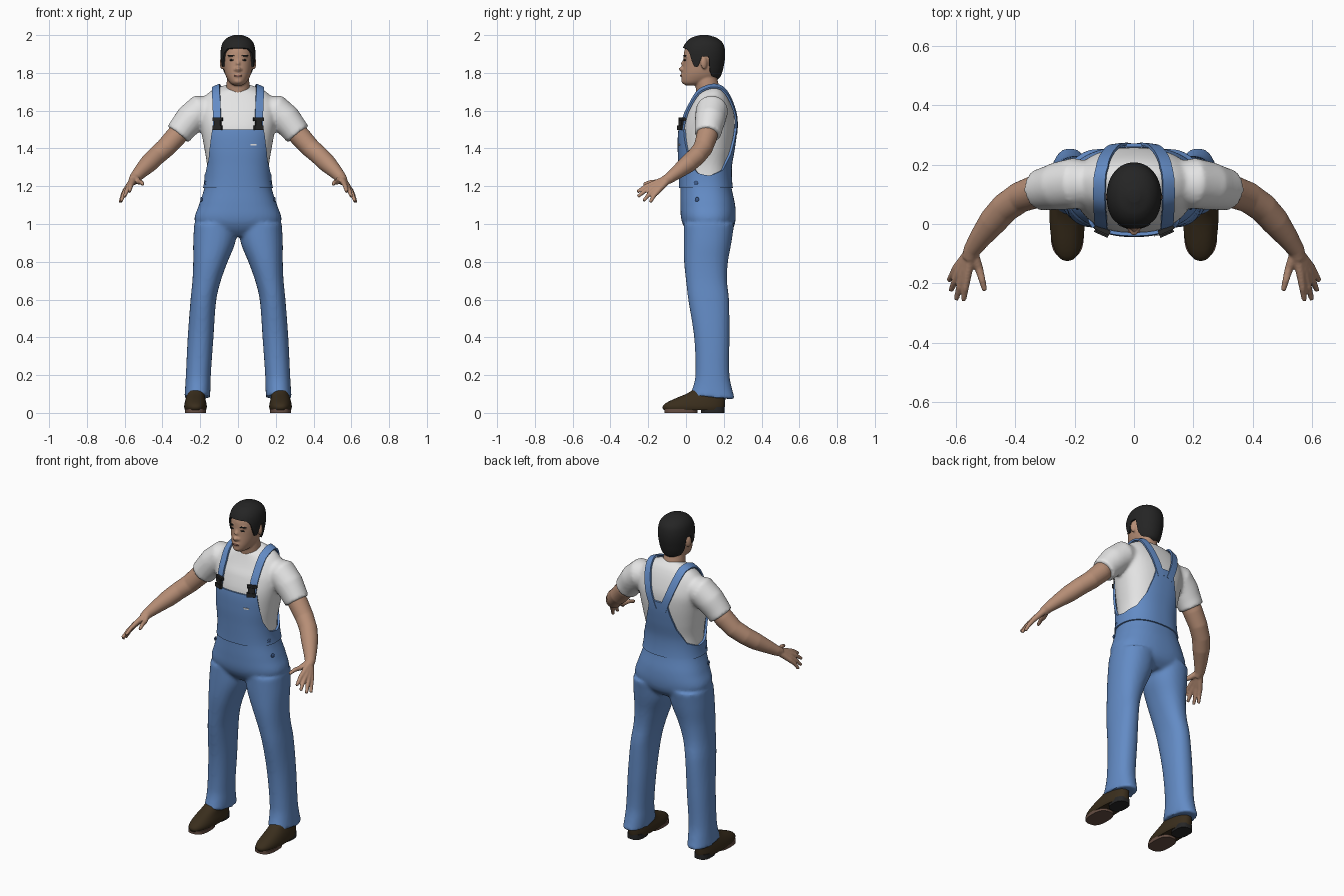
import bpy, bmesh, math
from mathutils import Vector, Matrix
from mathutils.bvhtree import BVHTree

cube = bpy.data.objects.get("Cube")
if cube:
    bpy.data.objects.remove(cube)


def material(name, r, g, b):
    m = bpy.data.materials.new(name)
    m.use_nodes = True
    m.diffuse_color = (r, g, b, 1)
    bsdf = m.node_tree.nodes["Principled BSDF"]
    bsdf.inputs["Base Color"].default_value = (r, g, b, 1)
    bsdf.inputs["Roughness"].default_value = 0.8
    return m


SKIN = material("skin", 0.47, 0.27, 0.18)
HAIR = material("black hair", 0.018, 0.018, 0.018)
SHIRT = material("white cotton", 0.78, 0.78, 0.78)
DENIM = material("blue denim", 0.125, 0.26, 0.56)
BUTTON = material("dark blue button", 0.05, 0.11, 0.27)
BUCKLE = material("dark buckle", 0.02, 0.02, 0.02)
SHOE = material("brown leather", 0.042, 0.027, 0.012)
SOLE = material("tan sole", 0.13, 0.075, 0.055)
LIPS = material("lips", 0.30, 0.13, 0.10)


def interp(rows, z):
    """Smooth interpolation of table rows by their first entry."""
    z = min(max(z, rows[0][0]), rows[-1][0])
    i = 0
    while i < len(rows) - 2 and z > rows[i + 1][0]:
        i += 1

    def slope(j, k):
        a, b = rows[max(j - 1, 0)], rows[min(j + 1, len(rows) - 1)]
        return (b[k] - a[k]) / (b[0] - a[0])
    a, b = rows[i], rows[i + 1]
    h = b[0] - a[0]
    u = (z - a[0]) / h
    return [a[k] * (1 + 2 * u) * (1 - u) ** 2 + b[k] * u * u * (3 - 2 * u)
            + h * (slope(i, k) * u * (1 - u) ** 2 - slope(i + 1, k) * u * u * (1 - u))
            for k in range(1, len(a))]


def linear(rows, a):
    """Piecewise linear lookup."""
    for (x0, y0), (x1, y1) in zip(rows, rows[1:]):
        if a <= x1:
            return y0 + (y1 - y0) * (a - x0) / (x1 - x0)
    return rows[-1][1]


def surface(rows, power=1.0, tilt=0.0):
    """Stacked ovals (z, centre x, half width, front y, back y); angle 0 is the front."""
    def at(deg, z, off=0.0, side=1):
        cx, rx, yf, yb = interp(rows, z)
        s, c = math.sin(math.radians(deg)), math.cos(math.radians(deg))
        s, c = (math.copysign(abs(v) ** power, v) for v in (s, c))
        y = (yf + yb) / 2 - ((yb - yf) / 2 + off) * c
        k = tilt * min(max((z - 1.6) / 0.12, 0), 1)
        return Vector((side * (cx + (rx + off) * s), y, z + k * (y - 0.12)))
    return at


def sheet(bm, surf, lo, hi, rows=30, off=0.0, side=1, caps=(True, True), cols=96):
    """Grid around a surface between two heights, which may vary with the angle."""
    grid = []
    for r in range(rows + 1):
        u = r / rows
        u = u * u * (3 - 2 * u)
        ring = []
        for c in range(cols):
            deg = 360 * c / cols
            fold = min(deg, 360 - deg)
            a = linear(lo, fold) if isinstance(lo, list) else lo
            b = linear(hi, fold) if isinstance(hi, list) else hi
            ring.append(bm.verts.new(surf(deg, a + (b - a) * u, off, side)))
        grid.append(ring)
    skin(bm, grid, caps)


def skin(bm, grid, caps=(True, True)):
    for p, q in zip(grid, grid[1:]):
        for i in range(len(p)):
            j = (i + 1) % len(p)
            bm.faces.new((p[i], p[j], q[j], q[i]))
    for use, ring in zip(caps, (grid[0], grid[-1])):
        if use:
            bm.faces.new(ring)


def tube(bm, pts, side=1, seg=16):
    """Round tube through (x, y, z, radius) points."""
    ps = [Vector((p[0] * side, p[1], p[2])) for p in pts]
    grid = []
    for i, p in enumerate(ps):
        d = ps[min(i + 1, len(ps) - 1)] - ps[max(i - 1, 0)]
        rot = d.to_track_quat('Z', 'Y')
        grid.append([bm.verts.new(p + rot @ Vector((math.cos(a), math.sin(a), 0)) * pts[i][3])
                     for a in (2 * math.pi * k / seg for k in range(seg))])
    skin(bm, grid)


def ball(bm, loc, scale, turn=0):
    m = Matrix.Translation(loc) @ Matrix.Rotation(math.radians(turn), 4, 'Z') @ Matrix.Diagonal((*scale, 1))
    bmesh.ops.create_uvsphere(bm, u_segments=16, v_segments=10, radius=1, matrix=m)


def box(bm, loc, size, turn=0):
    m = Matrix.Translation(loc) @ Matrix.Rotation(math.radians(turn), 4, 'Z') @ Matrix.Diagonal((*size, 1))
    bmesh.ops.create_cube(bm, size=1, matrix=m)


def finish(bm, name, mat, voxel=0, smooth=4, thick=0):
    """Make the object; voxel fuses its pieces, thick gives a sheet its depth."""
    bmesh.ops.recalc_face_normals(bm, faces=bm.faces)
    mesh = bpy.data.meshes.new(name)
    bm.to_mesh(mesh)
    bm.free()
    ob = bpy.data.objects.new(name, mesh)
    bpy.context.collection.objects.link(ob)
    if voxel:
        m = ob.modifiers.new("fuse", 'REMESH')
        m.mode, m.voxel_size = 'VOXEL', voxel
        m = ob.modifiers.new("soften", 'SMOOTH')
        m.factor, m.iterations = 0.5, smooth
    if thick:
        m = ob.modifiers.new("depth", 'SOLIDIFY')
        m.thickness, m.offset = thick, 0
    dg = bpy.context.evaluated_depsgraph_get()
    baked = bpy.data.meshes.new_from_object(ob.evaluated_get(dg))
    ob.modifiers.clear()
    ob.data = baked
    baked.materials.clear()
    baked.materials.append(mat)
    bpy.ops.object.select_all(action='DESELECT')
    ob.select_set(True)
    bpy.context.view_layer.objects.active = ob
    bpy.ops.object.shade_smooth_by_angle(angle=math.radians(50))
    return ob


body = surface([(0.93, 0, .11, .04, .20), (0.97, 0, .19, .0, .245), (1.02, 0, .23, -.024, .262),
                (1.1, 0, .207, -.03, .26), (1.2, 0, .176, -.03, .24), (1.3, 0, .17, -.033, .236),
                (1.4, 0, .185, -.037, .252), (1.5, 0, .203, -.033, .264), (1.58, 0, .215, -.01, .262),
                (1.64, 0, .205, .015, .24), (1.69, 0, .165, .035, .21), (1.715, 0, .12, .045, .185),
                (1.73, 0, .078, .05, .17)], 0.85, 0.35)
leg = surface([(.07, .217, .068, .01, .26), (.13, .213, .067, .035, .243), (.2, .21, .066, .05, .23),
               (.4, .198, .068, .043, .23), (.6, .183, .068, .012, .228), (.7, .166, .075, .0, .217),
               (.8, .146, .091, -.01, .222), (.9, .126, .111, -.012, .24), (1.0, .117, .115, -.01, .255)], 0.9)
head = surface([(1.733, 0, .02, .0, .06), (1.745, 0, .04, -.018, .11), (1.77, 0, .058, -.023, .163),
                (1.8, 0, .07, -.02, .18), (1.84, 0, .077, -.016, .19), (1.88, 0, .081, -.013, .196),
                (1.92, 0, .08, -.008, .195), (1.955, 0, .07, .01, .183), (1.98, 0, .046, .04, .15),
                (1.992, 0, .014, .08, .11)], 0.95)
shoe = surface([(.012, .225, .055, -.115, .2), (.03, .225, .06, -.125, .205), (.05, .225, .058, -.11, .207),
                (.075, .225, .052, -.06, .208), (.1, .222, .047, .0, .208), (.13, .22, .045, .05, .2)], 0.85)

# shirt: torso and sleeves in one
bm = bmesh.new()
sheet(bm, body, 1.2, 1.73, off=-.007)
for s in (1, -1):
    tube(bm, [(.12, .14, 1.61, .065), (.2, .137, 1.6, .086), (.255, .128, 1.553, .081),
              (.29, .12, 1.51, .074), (.318, .115, 1.474, .07)], s, 32)
shirt = finish(bm, "shirt", SHIRT, .01, 5)

# trousers: hips and both legs
bm = bmesh.new()
sheet(bm, body, .935, 1.24)
for s in (1, -1):
    sheet(bm, leg, [(0, .1), (90, .08), (180, .07)], 1.0, 40, side=s)
finish(bm, "trousers", DENIM, .01, 5)

# bib and back panel
bm = bmesh.new()
sheet(bm, body, 1.19, [(0, 1.5), (37.5, 1.5), (45, 1.43), (57, 1.34), (76, 1.27), (96, 1.255), (128, 1.285),
                       (150, 1.37), (162, 1.46), (168, 1.53), (180, 1.53)],
      off=.001, caps=(False, False), cols=144)
finish(bm, "bib", DENIM, thick=.012)

# straps laid over the shoulders
tree = BVHTree.FromPolygons([v.co for v in shirt.data.vertices], [p.vertices for p in shirt.data.polygons])
route = [Vector(p) for p in ((.113, -.03, 1.5), (.113, -.01, 1.58), (.116, .02, 1.65), (.118, .07, 1.71),
                             (.118, .13, 1.735), (.108, .19, 1.72), (.09, .25, 1.65), (.065, .28, 1.57),
                             (.03, .28, 1.48))]
path = [a.lerp(b, k / 5) for a, b in zip(route, route[1:]) for k in range(5)] + route[-1:]


def lay(p, gap=.012):
    loc, nor, _, _ = tree.find_nearest(p)
    return loc + nor * gap, nor


bm = bmesh.new()
for s in (1, -1):
    spots = [lay(Vector((p.x * s, p.y, p.z))) for p in path]
    last = None
    for i, (p, n) in enumerate(spots):
        d = spots[min(i + 1, len(spots) - 1)][0] - spots[max(i - 1, 0)][0]
        across = d.cross(n).normalized() * .021
        pair = [bm.verts.new(lay(p + across * k)[0]) for k in (-1, 0, 1)]
        if last:
            for j in (0, 1):
                bm.faces.new((last[j], last[j + 1], pair[j + 1], pair[j]))
        last = pair
finish(bm, "straps", DENIM, thick=.01)

# buckles
bm = bmesh.new()
for s in (1, -1):
    for z, w, h in ((1.56, .056, .018), (1.537, .036, .036), (1.51, .05, .024)):
        p, n = lay(Vector((.113 * s, -.04, z)), .02)
        box(bm, p, (w, .016, h), s * 24)
finish(bm, "buckles", BUCKLE)

# side buttons and pocket trim
bm = bmesh.new()
for s in (1, -1):
    for z in (1.215, 1.13):
        ball(bm, body(72, z, .005, s), (.012, .005, .012), s * 72)
finish(bm, "side_buttons", BUTTON)
bm = bmesh.new()
box(bm, body(21, 1.42, .009), (.032, .004, .008), 10)
finish(bm, "pocket_trim", SHIRT)

# head, neck, nose and ears
bm = bmesh.new()
sheet(bm, head, 1.733, 1.992)
tube(bm, [(0, .125, 1.65, .07), (0, .118, 1.7, .064), (0, .108, 1.75, .06), (0, .1, 1.8, .055)], seg=32)
tube(bm, [(0, -.002, 1.875, .009), (0, -.018, 1.845, .011), (0, -.026, 1.825, .015), (0, -.014, 1.81, .014)])
ball(bm, (0, -.016, 1.787), (.022, .014, .012))
ball(bm, (0, -.012, 1.757), (.022, .013, .014))
for s in (1, -1):
    ball(bm, (.085 * s, .095, 1.852), (.011, .018, .033), s * 20)
    ball(bm, (.014 * s, -.016, 1.817), (.008, .01, .008))
    ball(bm, head(24, 1.888, -.004, s), (.022, .009, .008), s * 20)
finish(bm, "head", SKIN, .005, 3)

# hair
bm = bmesh.new()
sheet(bm, head, [(0, 1.928), (35, 1.925), (50, 1.905), (60, 1.86), (69, 1.83), (80, 1.83), (86, 1.885),
                 (104, 1.885), (112, 1.81), (125, 1.78), (180, 1.765)], 1.992, off=.006,
      caps=(False, True), cols=120)
bmesh.ops.translate(bm, verts=bm.verts, vec=(0, 0, .003))
finish(bm, "hair", HAIR, thick=.01)

# brows, eyes and mouth
bm = bmesh.new()
for s in (1, -1):
    ball(bm, head(25, 1.891, .004, s), (.02, .004, .004), s * 22)
    ball(bm, head(24, 1.868, .001, s), (.013, .004, .0045), s * 22)
finish(bm, "brows_and_eyes", HAIR)
bm = bmesh.new()
ball(bm, (0, -.027, 1.785), (.022, .005, .005))
finish(bm, "mouth", LIPS)

# arms with hands
wrist = (.547, -.088, 1.243)
knuckles = [((.562, -.172, 1.215), (.575, -.258, 1.17)), ((.577, -.17, 1.2), (.6, -.255, 1.145)),
            ((.59, -.161, 1.187), (.618, -.225, 1.122)), ((.598, -.147, 1.176), (.624, -.19, 1.115)),
            ((.523, -.15, 1.222), (.503, -.225, 1.21))]
for s, side in ((1, "left"), (-1, "right")):
    bm = bmesh.new()
    tube(bm, [(.27, .122, 1.53, .054), (.33, .11, 1.462, .056), (.385, .09, 1.402, .052),
              (.435, .055, 1.358, .05), (.475, .01, 1.318, .048), (.515, -.042, 1.278, .038),
              (*wrist, .029), (.555, -.115, 1.228, .026)], s, 24)
    for k, tip in knuckles:
        mid = [(a + b) / 2 for a, b in zip(k, tip)]
        mid[2] += .006
        tube(bm, [(*wrist, .02), (*k, .0145), (*mid, .012), (*tip, .009)], s, 12)
    finish(bm, side + "_arm", SKIN, .005, 4)

    # shoes
    bm = bmesh.new()
    sheet(bm, shoe, .014, .13, 16, side=s, cols=48)
    finish(bm, side + "_shoe", SHOE)
    for part, mat, y0, y1, w, top in (("sole", SOLE, -.115, .06, .056, .02), ("heel", BUCKLE, .08, .203, .046, .03)):
        bm = bmesh.new()
        sheet(bm, surface([(0, .225, w, y0, y1), (top, .225, w, y0, y1)], 0.75), 0, top, 2, side=s, cols=48)
        finish(bm, f"{side}_{part}", mat)
